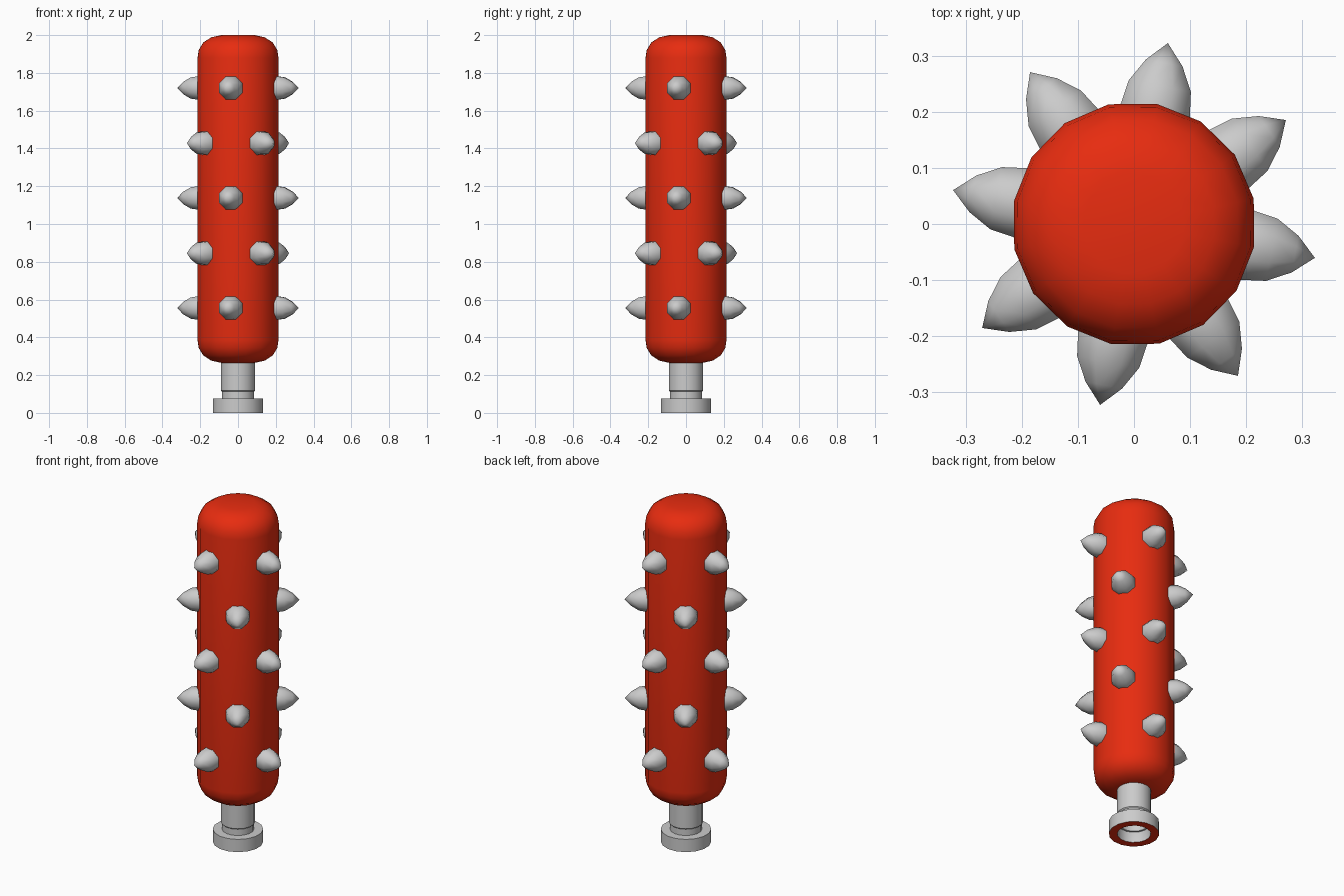
import bpy, bmesh
from math import cos, sin, pi, radians
from mathutils import Matrix

if "Cube" in bpy.data.objects:
    bpy.data.objects.remove(bpy.data.objects["Cube"])

TURN = radians(-10.6)   # the whole model is twisted slightly about z

red = bpy.data.materials.new("red_paint")
red.diffuse_color = (0.80, 0.025, 0.005, 1)
red.use_nodes = True
red.node_tree.nodes["Principled BSDF"].inputs["Base Color"].default_value = red.diffuse_color
grey = bpy.data.materials.new("plain_grey")
grey.diffuse_color = (0.8, 0.8, 0.8, 1)
grey.use_nodes = True
grey.node_tree.nodes["Principled BSDF"].inputs["Base Color"].default_value = grey.diffuse_color


def lathe_mesh(name, profile, sides, start, closed=False, smooth=40):
    """Revolve (radius, z) points about z; closed joins last ring to first."""
    bm = bmesh.new()
    rings = []
    for r, z in profile:
        if r == 0:
            rings.append([bm.verts.new((0, 0, z))] * sides)
        else:
            rings.append([bm.verts.new((r * cos(start + 2 * pi * i / sides),
                                        r * sin(start + 2 * pi * i / sides), z))
                          for i in range(sides)])
    pairs = list(zip(rings, rings[1:]))
    if closed:
        pairs.append((rings[-1], rings[0]))
    for a, b in pairs:
        for i in range(sides):
            j = (i + 1) % sides
            bm.faces.new(list(dict.fromkeys((a[i], a[j], b[j], b[i]))))
    bmesh.ops.recalc_face_normals(bm, faces=bm.faces)
    me = bpy.data.meshes.new(name)
    bm.to_mesh(me)
    bm.free()
    for p in me.polygons:
        p.use_smooth = True
    me.set_sharp_from_angle(angle=radians(smooth))
    return me


def add(name, me):
    ob = bpy.data.objects.new(name, me)
    bpy.context.collection.objects.link(ob)
    return ob


# Rounded red club head, same rounding at both ends
cap = [(0.218, 0.12), (0.212, 0.08), (0.188, 0.04), (0.145, 0.012), (0.09, 0), (0, 0)]
profile = [(r, 0.265 + d) for r, d in reversed(cap)] + [(r, 2.0 - d) for r, d in cap]
add("club_head", lathe_mesh("club_head", profile, 16, TURN)).data.materials.append(red)

# Hollow handle with a slightly narrower lower neck
add("handle", lathe_mesh("handle", [(0.086, 0.06), (0.086, 0.112), (0.092, 0.118),
                                    (0.092, 0.28), (0.075, 0.28), (0.075, 0.06)],
                         16, TURN, closed=True))

# End collar, an open ring with a red underside
collar = lathe_mesh("end_collar", [(0.135, 0), (0.135, 0.075), (0.08, 0.075),
                                   (0.09, 0.06), (0.09, 0)], 16, TURN, closed=True)
collar.materials.append(grey)
collar.materials.append(red)
for p in collar.polygons:
    if p.normal.z < -0.9 and p.center.z < 0.01:
        p.material_index = 1
add("end_collar", collar)

# Studs: five staggered rows of four, sharing one mesh
stud = lathe_mesh("stud", [(0, 0.15), (0.064, 0.16), (0.068, 0.205), (0.061, 0.25),
                           (0.036, 0.292), (0, 0.328)], 8, pi / 8, smooth=60)
for row, z in enumerate((0.555, 0.845, 1.138, 1.428, 1.72)):
    for k in range(4):
        angle = TURN + k * pi / 2 + (row % 2) * pi / 4
        ob = add(f"stud_{row + 1}_{k + 1}", stud)
        ob.matrix_world = (Matrix.Translation((0, 0, z)) @ Matrix.Rotation(angle, 4, 'Z')
                           @ Matrix.Rotation(pi / 2, 4, 'Y'))
